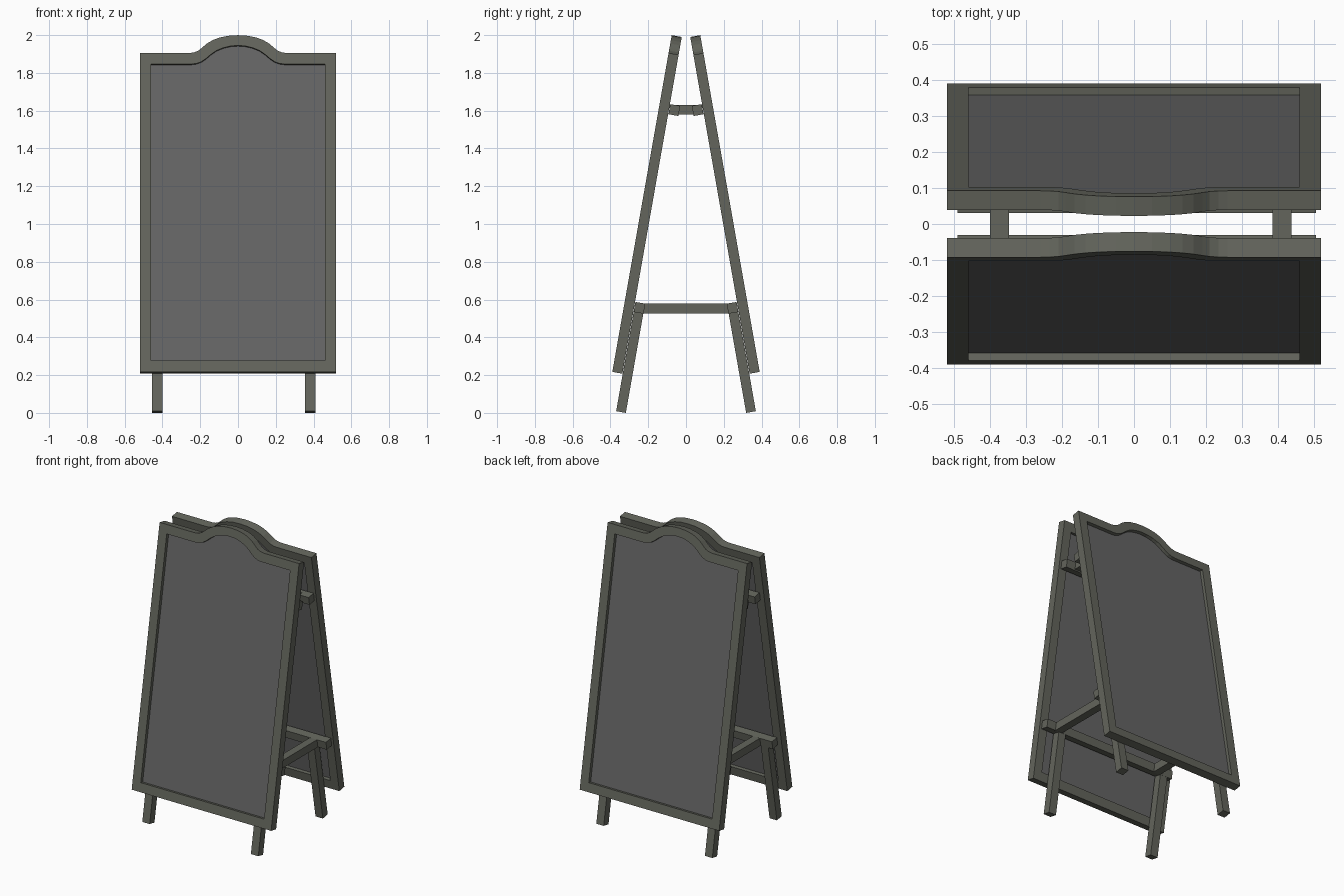
import bpy, bmesh, math

if "Cube" in bpy.data.objects:
    bpy.data.objects.remove(bpy.data.objects["Cube"])

T = math.radians(10)
S, C = math.sin(T), math.cos(T)


def place(x, u, w):
    """Panel coordinates (x, up the slope, depth inward) to the leaning front side."""
    return (x, -0.39 + u * S + w * C, 0.217 + u * C - w * S)


def material(name, color):
    m = bpy.data.materials.new(name)
    m.diffuse_color = color
    m.use_nodes = True
    m.node_tree.nodes["Principled BSDF"].inputs["Base Color"].default_value = m.diffuse_color
    return m


wood = material("wood", (0.125, 0.13, 0.107, 1))
slate = material("slate", (0.13, 0.13, 0.13, 1))


def finish(name, bm, mat, mirrored=True):
    bmesh.ops.recalc_face_normals(bm, faces=bm.faces)
    me = bpy.data.meshes.new(name)
    bm.to_mesh(me)
    bm.free()
    me.materials.append(mat)
    ob = bpy.data.objects.new(name, me)
    bpy.context.collection.objects.link(ob)
    if mirrored:  # second side of the sign
        mod = ob.modifiers.new("other_side", 'MIRROR')
        mod.use_axis = (False, True, False)
        mod.use_mirror_merge = False
    return ob


def bar(name, a, b, leaning=True):
    """Box between corners a and b, in panel or world coordinates."""
    bm = bmesh.new()
    bmesh.ops.create_cube(bm, size=1)
    for v in bm.verts:
        p = [(a[i] + b[i]) / 2 + v.co[i] * (b[i] - a[i]) for i in range(3)]
        v.co = place(*p) if leaning else p
    return finish(name, bm, wood, leaning)


def loop(half_width, bottom, arch):
    """Closed outline with an arched top, from the right half of the arch."""
    half = [(half_width, arch[0][1])] + arch
    right = [(half_width, bottom)] + half
    left = [(-x, u) for x, u in reversed(right) if x > 0]
    return right + left


# arched outlines
outer = loop(0.52, 0, [(0.26, 1.714), (0.235, 1.717), (0.21, 1.727), (0.19, 1.743),
                       (0.165, 1.765), (0.135, 1.783), (0.10, 1.797), (0.05, 1.807), (0, 1.81)])
inner = loop(0.46, 0.06, [(0.245, 1.655), (0.22, 1.658), (0.195, 1.667), (0.17, 1.684),
                          (0.145, 1.706), (0.115, 1.727), (0.08, 1.742), (0.04, 1.752), (0, 1.755)])

# mitred frame
DEPTH = 0.054
bm = bmesh.new()
rings = [[bm.verts.new(place(x, u, w)) for x, u in pts]
         for pts, w in ((outer, 0), (inner, 0), (inner, DEPTH), (outer, DEPTH))]
n = len(outer)
for k in range(4):
    a, b = rings[k], rings[(k + 1) % 4]
    for i in range(n):
        j = (i + 1) % n
        bm.faces.new((a[i], a[j], b[j], b[i]))
finish("panel_frame", bm, wood)

# recessed writing board
bm = bmesh.new()
front, back = [[bm.verts.new(place(x, u, w)) for x, u in inner] for w in (0.022, 0.032)]
bm.faces.new(front)
bm.faces.new(back[::-1])
for i in range(n):
    j = (i + 1) % n
    bm.faces.new((front[i], front[j], back[j], back[i]))
finish("writing_board", bm, slate)

# cross rails behind each panel
for name, u in (("lower_rail", 0.359), ("upper_rail", 1.422)):
    bar(name, (-0.49, u - 0.027, 0.056), (0.505, u + 0.027, 0.109))

# legs
for side, x in (("left", -0.455), ("right", 0.355)):
    bar(side + "_leg", (x, -0.2013, 0.056), (x + 0.055, 0.333, 0.108))

# spacers joining the two sides
for side, x in (("left", -0.40), ("right", 0.385)):
    bar(side + "_lower_spacer", (x, -0.232, 0.525), (x + 0.053, 0.232, 0.578), False)
    bar(side + "_upper_spacer", (x, -0.088, 1.58), (x + 0.053, 0.088, 1.631), False)
